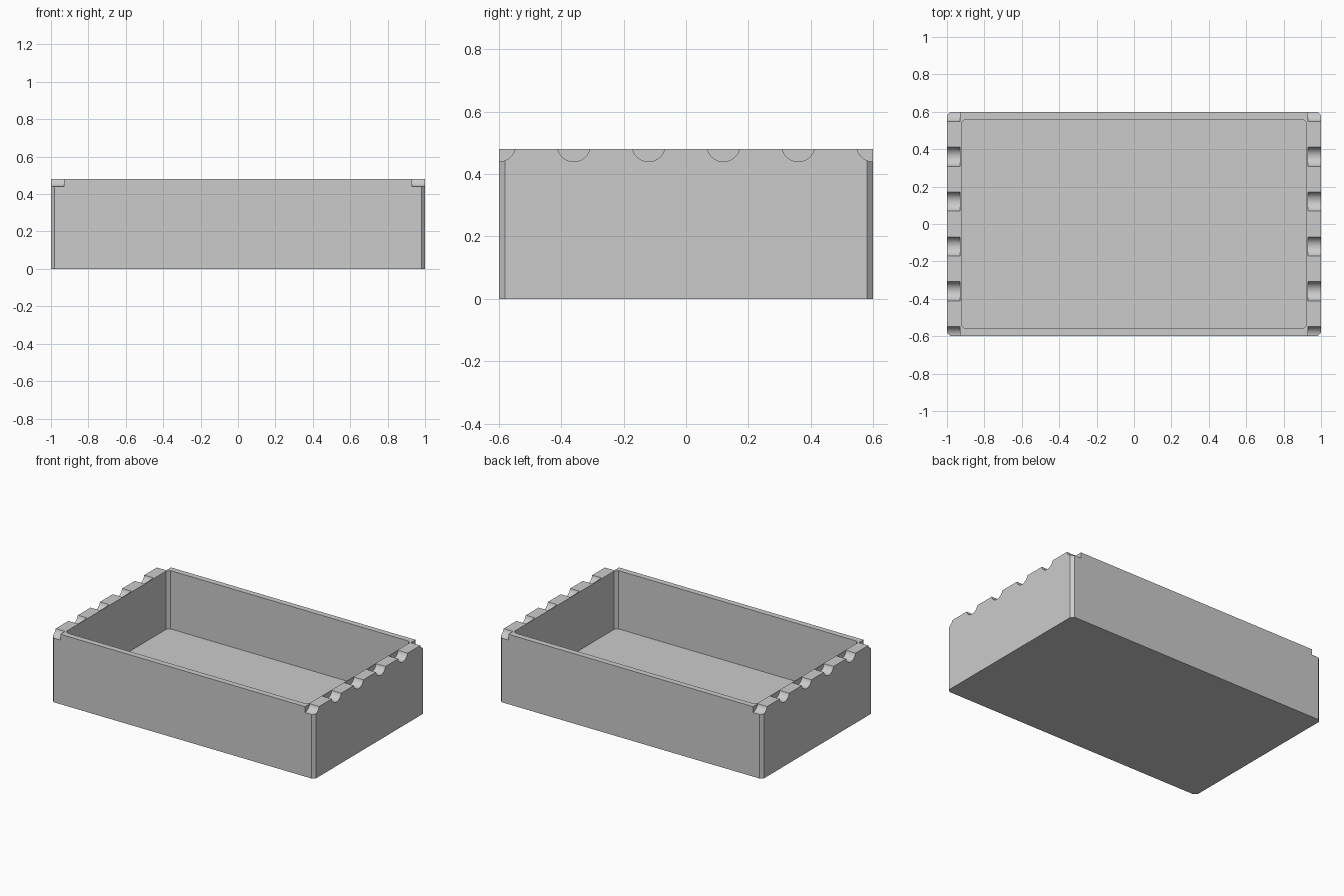
import bpy, bmesh, math
from mathutils import Matrix

if "Cube" in bpy.data.objects:
    bpy.data.objects.remove(bpy.data.objects["Cube"], do_unlink=True)

HEIGHT, FLOOR, CHAMFER = 0.48, 0.08, 0.02
OUTER, INNER = (1.0, 0.6), (0.923, 0.56)
GROOVE_R, GROOVE_Z, GROOVE_START = 0.053, 0.493, 0.929

grey = bpy.data.materials.new("plain grey")
grey.use_nodes = True
colour = (0.6, 0.6, 0.6, 1)
grey.diffuse_color = colour
grey.node_tree.nodes["Principled BSDF"].inputs["Base Color"].default_value = colour


def make_object(name, bm):
    bmesh.ops.recalc_face_normals(bm, faces=bm.faces)
    mesh = bpy.data.meshes.new(name)
    bm.to_mesh(mesh)
    bm.free()
    mesh.materials.append(grey)
    obj = bpy.data.objects.new(name, mesh)
    bpy.context.collection.objects.link(obj)
    return obj


def ring(bm, half, z):
    """Rectangle with chamfered corners, counter-clockwise."""
    x, y = half
    c = CHAMFER
    quarter = [(x, y - c), (x - c, y)]
    pts = quarter + [(-px, py) for px, py in reversed(quarter)]
    pts += [(-px, -py) for px, py in pts]
    return [bm.verts.new((px, py, z)) for px, py in pts]


# Open tray: outer wall, rim, inner wall, floor
bm = bmesh.new()
rings = [ring(bm, OUTER, 0), ring(bm, OUTER, HEIGHT),
         ring(bm, INNER, HEIGHT), ring(bm, INNER, FLOOR)]
for lower, upper in zip(rings, rings[1:]):
    for i in range(len(lower)):
        j = (i + 1) % len(lower)
        bm.faces.new((lower[i], lower[j], upper[j], upper[i]))
bm.faces.new(rings[0])
bm.faces.new(rings[-1])
tray = make_object("tray", bm)

# Round grooves across the top of both end walls, stopping at a thin inner lip
bm = bmesh.new()
length = 0.2
for side in (-1, 1):
    for k in range(6):
        place = Matrix.Translation((side * (GROOVE_START + length / 2),
                                    -0.6 + 0.24 * k, GROOVE_Z))
        bmesh.ops.create_cone(bm, cap_ends=True, segments=48, radius1=GROOVE_R,
                              radius2=GROOVE_R, depth=length,
                              matrix=place @ Matrix.Rotation(math.pi / 2, 4, "Y"))
cutter = make_object("groove_cutter", bm)
cutter.hide_render = True

cut = tray.modifiers.new("grooves", "BOOLEAN")
cut.operation = "DIFFERENCE"
cut.solver = "EXACT"
cut.object = cutter

bpy.ops.object.select_all(action="DESELECT")
tray.select_set(True)
bpy.context.view_layer.objects.active = tray
bpy.ops.object.modifier_apply(modifier=cut.name)
bpy.data.objects.remove(cutter, do_unlink=True)
bpy.ops.object.shade_smooth_by_angle(angle=math.radians(25))
